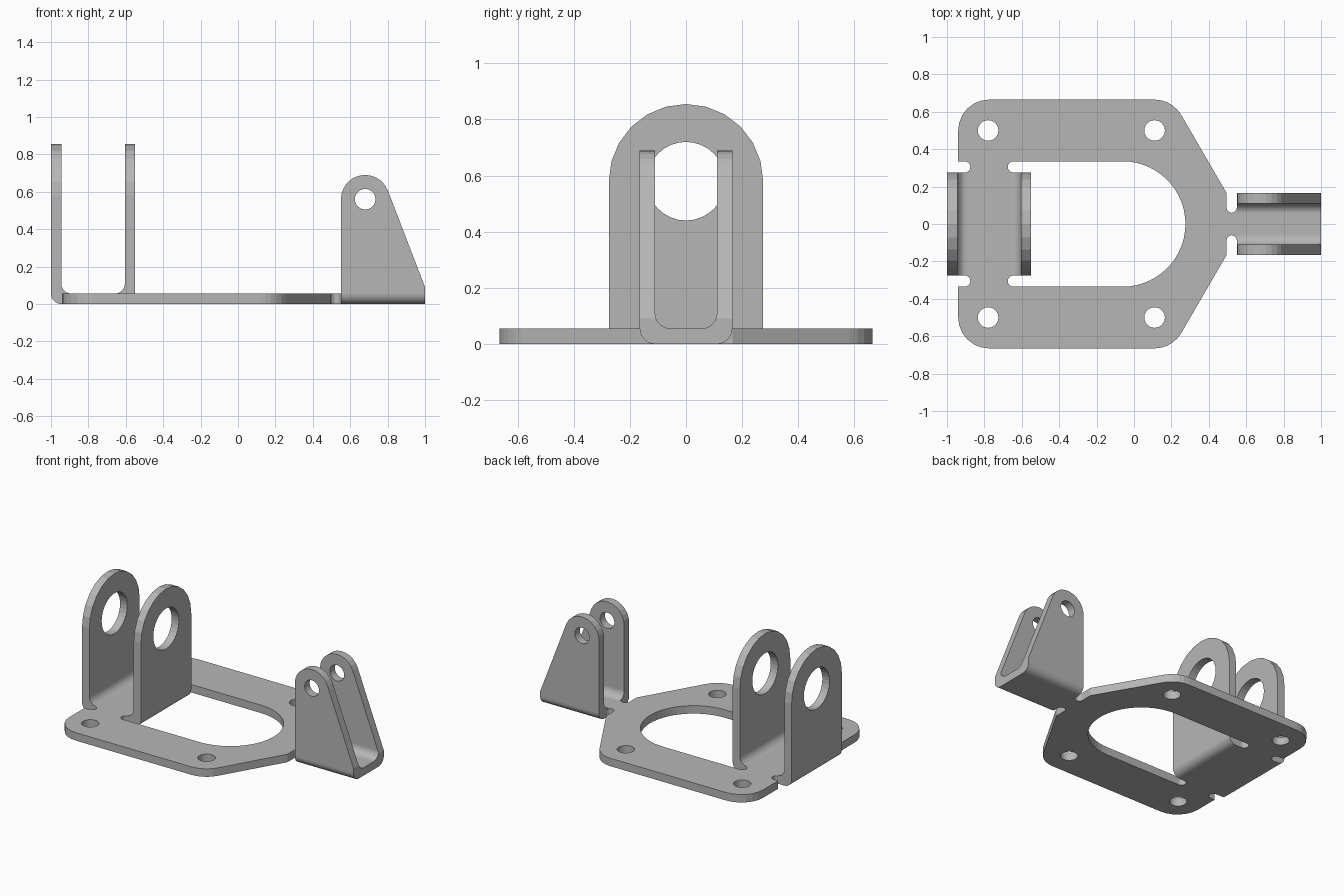
import bpy, bmesh
from math import sin, cos, radians

cube = bpy.data.objects.get("Cube")
if cube:
    bpy.data.objects.remove(cube, do_unlink=True)

T = 0.055  # sheet thickness, also the bend radius

steel = bpy.data.materials.new("steel grey")
steel.use_nodes = True
GREY = (0.47, 0.47, 0.47, 1)
steel.diffuse_color = GREY
steel.node_tree.nodes["Principled BSDF"].inputs["Base Color"].default_value = GREY


def arc(cx, cy, r, start, end, steps):
    """Points along an arc, angles in degrees."""
    angles = [radians(start + (end - start) * i / steps) for i in range(steps + 1)]
    return [(cx + r * cos(a), cy + r * sin(a)) for a in angles]


def circle(cx, cy, r, steps=24):
    return arc(cx, cy, r, 0, 360, steps)[:-1]


def mirrored(half):
    """Close an outline by mirroring its half across the first axis."""
    return half + [(a, -b) for a, b in reversed(half)]


def prism(name, outline, axis, low, high):
    """Extrude a flat outline along one axis."""
    place = {"x": lambda a, b, c: (c, a, b),
             "y": lambda a, b, c: (a, c, b),
             "z": lambda a, b, c: (a, b, c)}[axis]
    bm = bmesh.new()
    base = bm.faces.new([bm.verts.new(place(a, b, low)) for a, b in outline])
    grown = bmesh.ops.extrude_face_region(bm, geom=[base])["geom"]
    bmesh.ops.translate(bm, vec=place(0, 0, high - low),
                        verts=[v for v in grown if isinstance(v, bmesh.types.BMVert)])
    bmesh.ops.recalc_face_normals(bm, faces=bm.faces)
    mesh = bpy.data.meshes.new(name)
    bm.to_mesh(mesh)
    bm.free()
    mesh.materials.append(steel)
    obj = bpy.data.objects.new(name, mesh)
    bpy.context.collection.objects.link(obj)
    return obj


def combine(target, tool, operation="DIFFERENCE"):
    """Apply a boolean and throw the tool away."""
    mod = target.modifiers.new("cut", "BOOLEAN")
    mod.operation, mod.solver, mod.object = operation, "EXACT", tool
    bpy.context.view_layer.update()
    bpy.context.view_layer.objects.active = target
    bpy.ops.object.modifier_apply(modifier=mod.name)
    bpy.data.objects.remove(tool, do_unlink=True)


def channel_section(centre, half, top):
    """U-shaped section of folded sheet with rounded bends."""
    outer = arc(half - T, T, T, -90, 0, 8) + [(half, top)]
    inner = [(half - T, top)] + arc(half - 2 * T, 2 * T, T, 0, -90, 8)
    right = outer + inner
    return [(centre + u, z) for u, z in right] + [(centre - u, z) for u, z in reversed(right)]


# Base plate with rounded corners, tapered end and narrow neck
half_outline = (arc(0.5225, 0.0875, 0.0275, 0, -180, 8)
                + [(0.495, 0.166)]
                + arc(0.11, 0.5, 0.165, 30, 90, 5)
                + arc(-0.775, 0.5, 0.165, 90, 180, 6))
plate = prism("base_plate", mirrored(half_outline), "z", 0, T)

# Round-ended opening, and the space taken by the folded channel
opening = mirrored([(-0.62, 0.335)] + arc(-0.06, 0, 0.335, 90, 0, 14)[:-1] + [(0.275, 0.001)])
combine(plate, prism("opening_cutter", opening, "z", -0.1, 0.2))
combine(plate, prism("channel_cutter", mirrored([(-1.1, 0.275), (-0.5, 0.275)]), "z", -0.1, 0.2))

# Bend relief slots and mounting holes
for side in (1, -1):
    for end, out in ((-0.905, -1.1), (-0.645, -0.55)):
        turn = (90, -90) if out < end else (90, 270)
        slot = [(out, side * 0.305 + 0.03)] + arc(end, side * 0.305, 0.03, *turn, 8)
        slot.append((out, side * 0.305 - 0.03))
        combine(plate, prism("slot_cutter", slot, "z", -0.1, 0.2))
    for x in (-0.78, 0.11):
        combine(plate, prism("hole_cutter", circle(x, side * 0.5, 0.055), "z", -0.1, 0.2))

# Large folded channel: two round-topped lugs joined by a floor
large = prism("large_lug_channel", channel_section(-0.775, 0.225, 0.95), "y", -0.275, 0.275)
lug = [(-0.275, -0.1), (0.275, -0.1)] + arc(0, 0.58, 0.275, 0, 180, 12)
combine(large, prism("lug_profile", lug, "x", -1.2, -0.4), "INTERSECT")
combine(large, prism("lug_bore", circle(0, 0.58, 0.14, 32), "x", -1.2, -0.4))

# Small folded clevis: two sloped ears joined by a floor
clevis = prism("small_clevis", channel_section(0, 0.165, 0.8), "x", 0.55, 1.0)
ear = [(0.55, -0.1), (1.0, -0.1), (1.0, 0.09)] + arc(0.68, 0.56, 0.13, 21, 180, 11)
combine(clevis, prism("ear_profile", ear, "y", -0.4, 0.4), "INTERSECT")
combine(clevis, prism("pin_hole", circle(0.68, 0.56, 0.055), "y", -0.4, 0.4))
